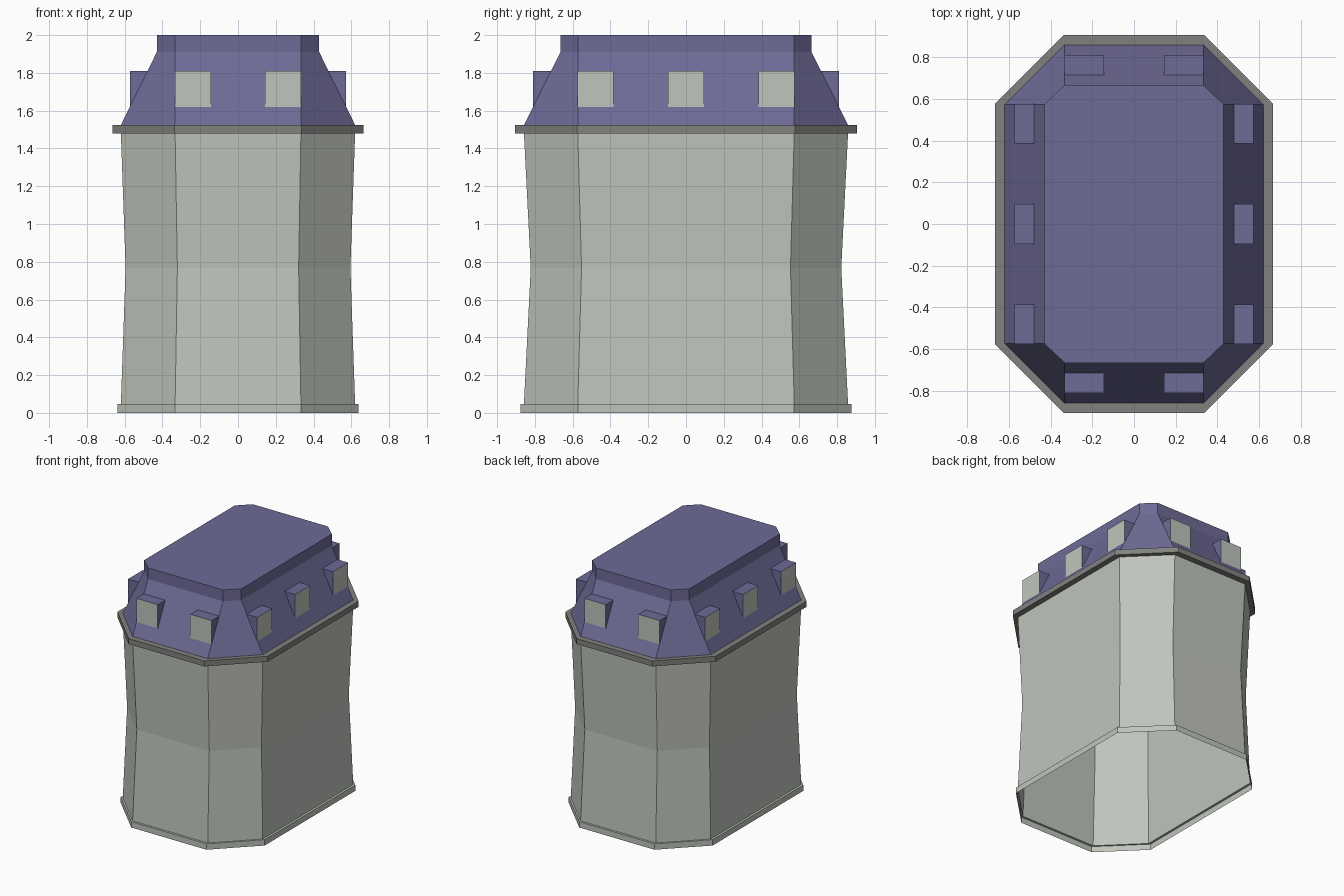
import bpy, bmesh
from mathutils import Vector

if "Cube" in bpy.data.objects:
    bpy.data.objects.remove(bpy.data.objects["Cube"])


def material(name, rgb):
    m = bpy.data.materials.new(name)
    m.diffuse_color = (*rgb, 1)
    m.use_nodes = True
    m.node_tree.nodes["Principled BSDF"].inputs["Base Color"].default_value = m.diffuse_color
    return m


WALL = material("pale_stone", (0.52, 0.56, 0.50))
TRIM = material("trim_grey", (0.22, 0.22, 0.21))
SLATE = material("purple_slate", (0.155, 0.147, 0.307))


def finish(bm, name, mats):
    me = bpy.data.meshes.new(name)
    bm.to_mesh(me)
    bm.free()
    for m in mats:
        me.materials.append(m)
    ob = bpy.data.objects.new(name, me)
    bpy.context.collection.objects.link(ob)
    return ob


def loft(name, levels, mat, cap=False):
    """Stack chamfered-rectangle rings: (half x, half y, corner x, corner y, z)."""
    bm = bmesh.new()
    rings = []
    for hx, hy, cx, cy, z in levels:
        quad = [(hx, -cy), (hx, cy), (cx, hy), (-cx, hy),
                (-hx, cy), (-hx, -cy), (-cx, -hy), (cx, -hy)]
        rings.append([bm.verts.new((x, y, z)) for x, y in quad])
    for a, b in zip(rings, rings[1:]):
        for i in range(8):
            j = (i + 1) % 8
            bm.faces.new((a[i], a[j], b[j], b[i]))
    if cap:
        bm.faces.new(rings[-1])
    return finish(bm, name, [mat])


CX, CY = 0.333, 0.573

# Plinth band and waisted walls, open underneath
loft("plinth", [(0.638, 0.875, CX, CY, 0), (0.638, 0.875, CX, CY, 0.047),
                (0.62, 0.858, CX, CY, 0.047)], WALL)
loft("walls", [(0.62, 0.858, CX, CY, 0.047), (0.595, 0.822, 0.321, 0.553, 0.768),
               (0.62, 0.858, CX, CY, 1.48)], WALL)

# Cornice
loft("cornice", [(0.62, 0.858, CX, CY, 1.48), (0.665, 0.905, CX + .003, CY + .003, 1.48),
                 (0.665, 0.905, CX + .003, CY + .003, 1.524),
                 (0.62, 0.858, CX, CY, 1.524)], TRIM)

# Mansard roof with flat top
loft("roof", [(0.62, 0.858, CX, CY, 1.524), (0.43, 0.665, CX, CY, 1.91),
              (0.43, 0.665, CX, CY, 2.0)], SLATE, cap=True)


# Wedge dormers: pale window front, slate cheeks and top
def dormer(name, out, along, dist):
    """out: outward direction, along: position along the wall, dist: front face distance."""
    out = Vector(out)
    side = Vector((-out.y, out.x, 0))
    bm = bmesh.new()
    v = []
    for s in (-0.095, 0.095):
        for d, z in ((dist, 1.62), (dist, 1.81), (dist - 0.095, 1.81)):
            p = out * d + side * (along + s)
            v.append(bm.verts.new((p.x, p.y, z)))
    bl, tl, kl, br, tr, kr = v
    bm.faces.new((bl, br, tr, tl))
    for f in ((tl, tr, kr, kl), (bl, tl, kl), (br, kr, tr)):
        bm.faces.new(f).material_index = 1
    finish(bm, name, [WALL, SLATE])


for s, side_name in ((1, "right"), (-1, "left")):
    for i, y in enumerate((-0.48, 0, 0.48)):
        dormer(f"{side_name}_dormer_{i + 1}", (s, 0, 0), y, 0.573)
for s, side_name in ((1, "back"), (-1, "front")):
    for i, x in enumerate((-0.239, 0.239)):
        dormer(f"{side_name}_dormer_{i + 1}", (0, s, 0), x, 0.81)
